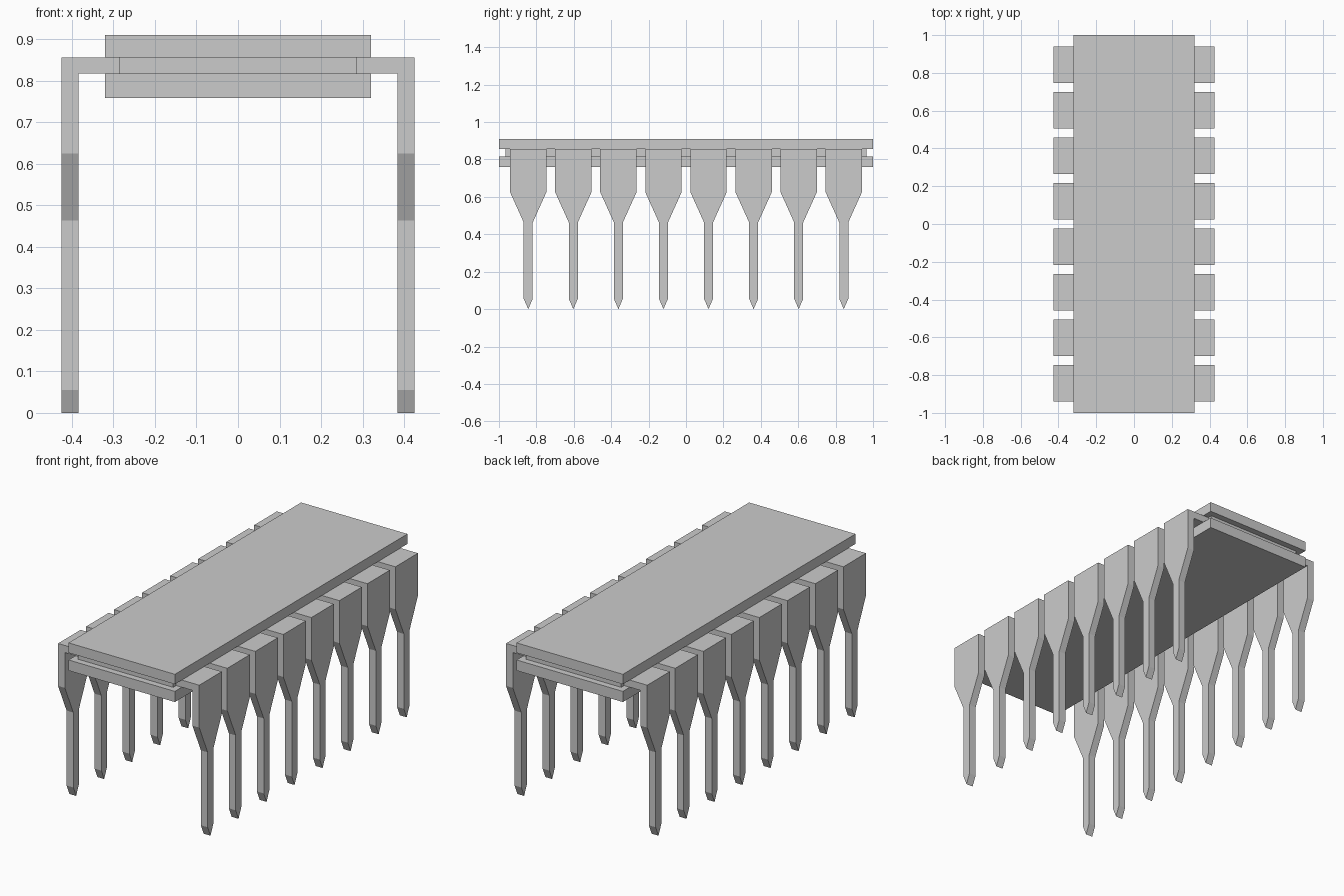
import bpy, bmesh

if "Cube" in bpy.data.objects:
    bpy.data.objects.remove(bpy.data.objects["Cube"])

TOP, ARM = 0.856, 0.817            # upper and lower face of the pin arms
X_CORE, X_IN, X_OUT = 0.286, 0.384, 0.425
PITCH, HALF = 0.241, 0.097         # pin spacing and half width


def finish(name, bm):
    bmesh.ops.recalc_face_normals(bm, faces=bm.faces)
    mesh = bpy.data.meshes.new(name)
    bm.to_mesh(mesh)
    bm.free()
    obj = bpy.data.objects.new(name, mesh)
    bpy.context.collection.objects.link(obj)
    return obj


def extrude_x(bm, faces, dx):
    geom = bmesh.ops.extrude_face_region(bm, geom=faces)["geom"]
    verts = [g for g in geom if isinstance(g, bmesh.types.BMVert)]
    bmesh.ops.translate(bm, verts=verts, vec=(dx, 0, 0))


# chip body: two slabs joined by a recessed core, lofted from rectangular rings
bm = bmesh.new()
rings = []
for z, hx, hy in [(0.759, 0.32, 1), (ARM, 0.32, 1), (ARM, X_CORE, 0.966),
                  (TOP, X_CORE, 0.966), (TOP, 0.32, 1), (0.91, 0.32, 1)]:
    rings.append([bm.verts.new((sx * hx, sy * hy, z))
                  for sx, sy in [(-1, -1), (1, -1), (1, 1), (-1, 1)]])
for a, b in zip(rings, rings[1:]):
    for i in range(4):
        j = (i + 1) % 4
        bm.faces.new((a[i], a[j], b[j], b[i]))
bm.faces.new(rings[0][::-1])
bm.faces.new(rings[-1])
finish("chip_body", bm)


# one pin: flat tapered leg with a pointed tip, bent in to the body
def add_pin(name, y):
    bm = bmesh.new()
    side = [(HALF, ARM), (HALF, 0.625), (0.024, 0.463), (0.024, 0.055)]
    outline = side + [(0, 0)] + [(-a, z) for a, z in reversed(side)]
    leg = [bm.verts.new((X_OUT, y + a, z)) for a, z in outline]
    up = [bm.verts.new((X_OUT, y + a, TOP)) for a in (-HALF, HALF)]
    leg_face = bm.faces.new(leg)
    up_face = bm.faces.new([leg[-1], up[0], up[1], leg[0]])
    bmesh.ops.recalc_face_normals(bm, faces=[leg_face, up_face])
    # keep the outer face and add the inner one
    dup = bmesh.ops.duplicate(bm, geom=[leg_face, up_face])["geom"]
    inner = [g for g in dup if isinstance(g, bmesh.types.BMFace)]
    bmesh.ops.translate(bm, verts=list({v for f in inner for v in f.verts}),
                        vec=(X_IN - X_OUT, 0, 0))
    rim = [e for e in bm.edges if len(e.link_faces) == 1]
    bmesh.ops.bridge_loops(bm, edges=rim)
    # arm reaching into the slot of the body
    arm = [f for f in inner if f.is_valid and len(f.verts) == 4]
    extrude_x(bm, arm, X_CORE - X_IN)
    bmesh.ops.delete(bm, geom=[f for f in arm if f.is_valid], context='FACES_ONLY')
    obj = finish(name, bm)
    # matching pin on the other side
    mod = obj.modifiers.new("mirror", 'MIRROR')
    mod.use_axis[0] = True
    mod.use_mirror_merge = False


for i in range(8):
    add_pin(f"pin_pair_{i + 1}", (i - 3.5) * PITCH)
